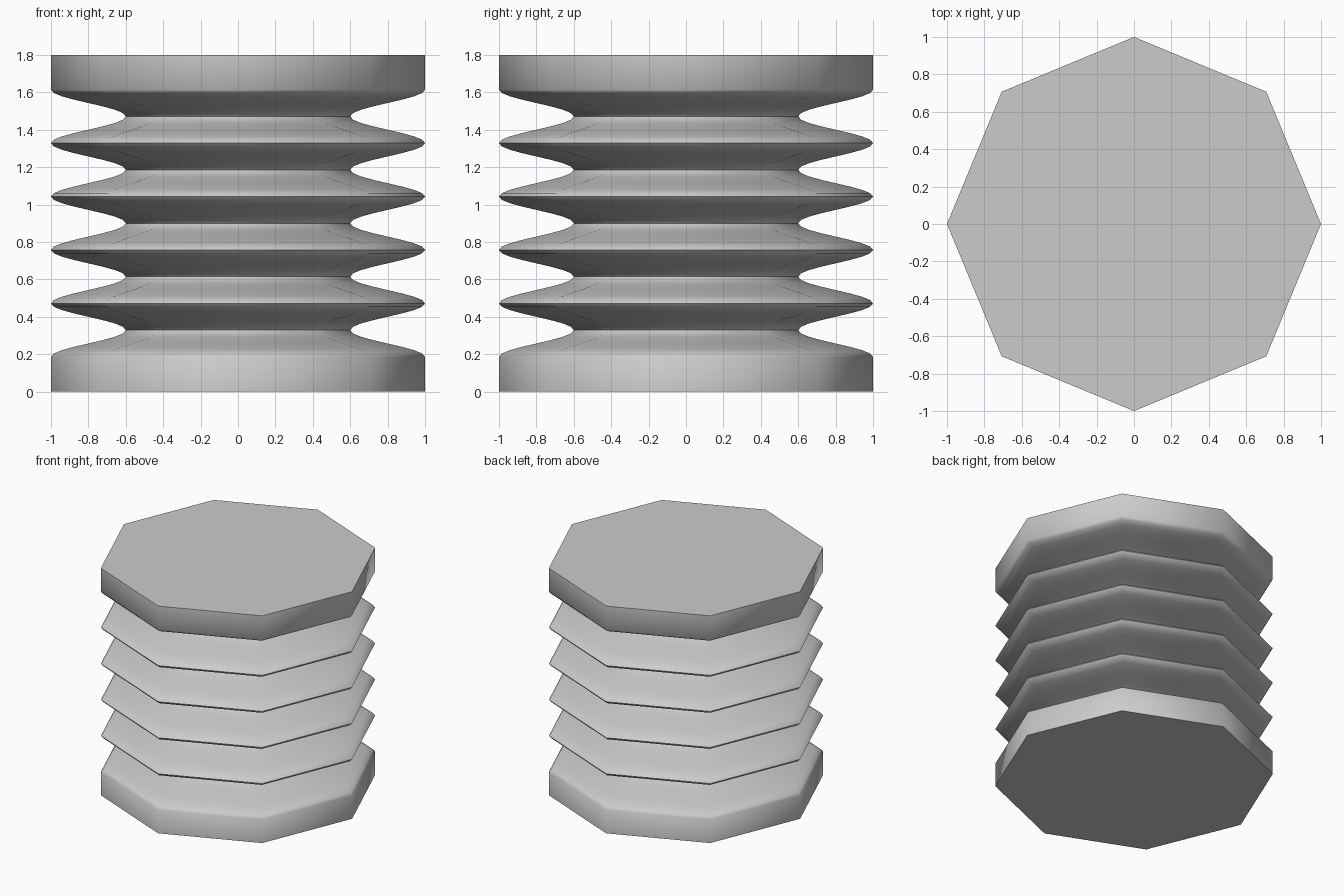
import bpy, bmesh, math

if "Cube" in bpy.data.objects:
    bpy.data.objects.remove(bpy.data.objects["Cube"])

SIDES = 8
HEIGHT = 1.8
R_MAX, R_MIN = 1.0, 0.6
PLEATS = 5
PITCH = 2 / 7
STEPS = 16          # profile samples per pleat

# Profile: straight collar, five wave-shaped pleats, straight collar
start = HEIGHT / 2 - PLEATS * PITCH / 2
profile = [(R_MAX, 0.0)]
for i in range(PLEATS * STEPS + 1):
    t = i / STEPS
    wave = math.cos(2 * math.pi * t)
    profile.append(((R_MAX + R_MIN) / 2 + (R_MAX - R_MIN) / 2 * wave, start + t * PITCH))
profile.append((R_MAX, HEIGHT))

# Octagonal bellows: stack of rings bridged with quads
bm = bmesh.new()
rings = []
for r, z in profile:
    rings.append([bm.verts.new((r * math.cos(2 * math.pi * k / SIDES),
                                r * math.sin(2 * math.pi * k / SIDES), z))
                  for k in range(SIDES)])
for a, b in zip(rings, rings[1:]):
    for k in range(SIDES):
        n = (k + 1) % SIDES
        bm.faces.new((a[k], a[n], b[n], b[k]))

# End plates
bm.faces.new(rings[0][::-1])
bm.faces.new(rings[-1])

mesh = bpy.data.meshes.new("bellows")
bm.to_mesh(mesh)
bm.free()
bellows = bpy.data.objects.new("bellows", mesh)
bpy.context.collection.objects.link(bellows)

# Smooth pleats, crisp end plates
bpy.context.view_layer.objects.active = bellows
bellows.select_set(True)
bpy.ops.object.shade_smooth_by_angle(angle=math.radians(60))
